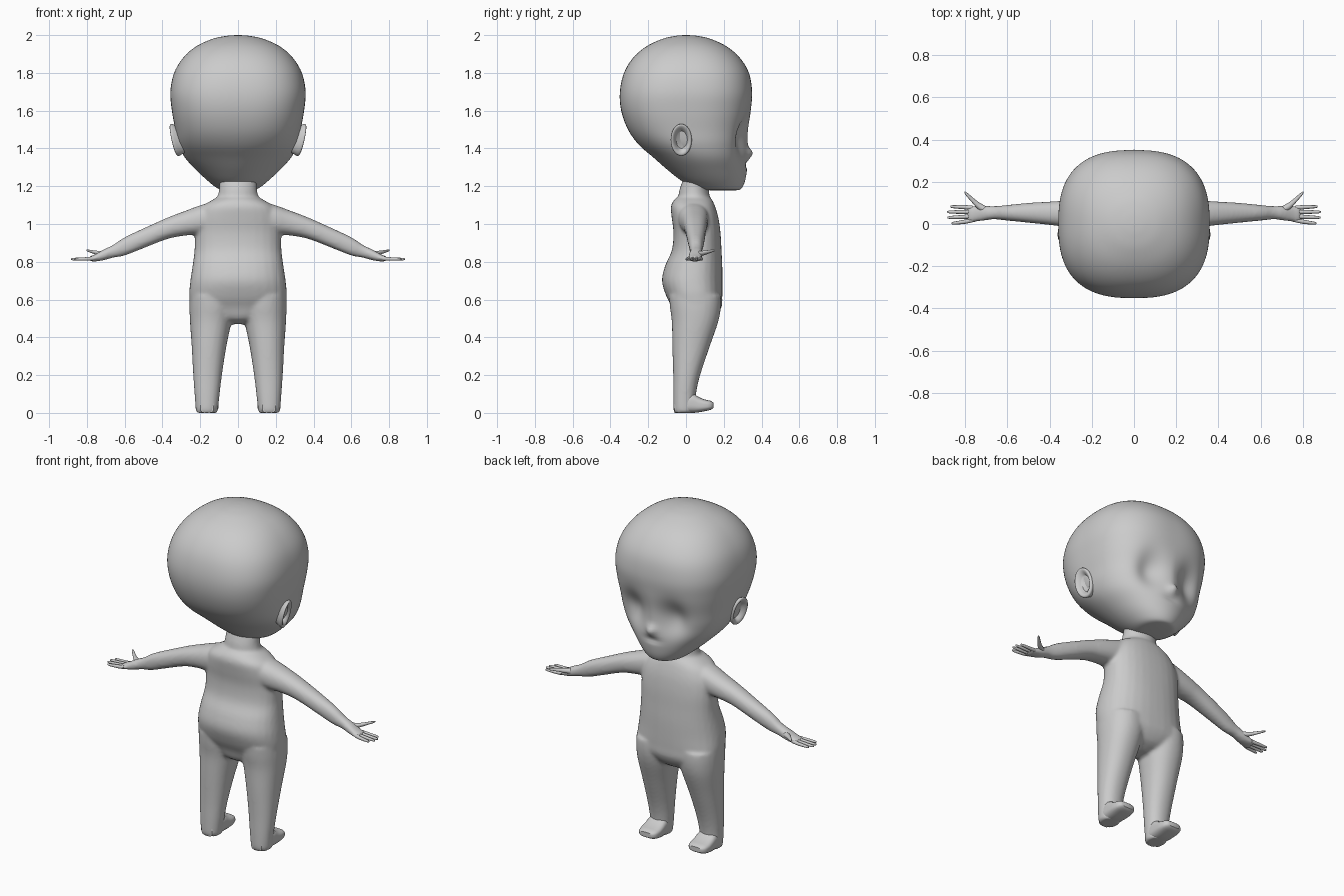
import bpy, bmesh, math

skin = bpy.data.materials.new("plain grey")
skin.diffuse_color = (0.6, 0.6, 0.6, 1)


def catmull(rows, steps):
    """Smoothly resample a list of section rows."""
    out = []
    for i in range(len(rows) - 1):
        p = [rows[max(0, min(len(rows) - 1, i + k))] for k in (-1, 0, 1, 2)]
        for s in range(steps):
            t = s / steps
            out.append([0.5 * (2 * b + (c - a) * t + (2 * a - 5 * b + 4 * c - d) * t * t
                        + (3 * b - a - 3 * c + d) * t ** 3) for a, b, c, d in zip(*p)])
    return out + [list(rows[-1])]


def loft(bm, rows, axis="z", sides=32, steps=4, mirror=False, warp=None):
    """Rows: position on axis, two centre coordinates, two radii, squareness."""
    for sign in ((1, -1) if mirror else (1,)):
        rings = []
        for t, c1, c2, r1, r2, n in catmull(rows, steps):
            ring = []
            for k in range(sides):
                a = 2 * math.pi * k / sides
                c, s = math.cos(a), math.sin(a)
                r = (abs(c) ** n + abs(s) ** n) ** (-1 / n)
                u, v = c1 + r1 * r * c, c2 + r2 * r * s
                p = {"z": (u, v, t), "x": (t, u, v), "y": (u, t, v)}[axis]
                if warp:
                    p = warp(*p)
                ring.append(bm.verts.new((p[0] * sign, p[1], p[2])))
            rings.append(ring)
        for a, b in zip(rings, rings[1:]):
            for k in range(sides):
                j = (k + 1) % sides
                bm.faces.new((a[k], a[j], b[j], b[k]))
        bm.faces.new(rings[0])
        bm.faces.new(rings[-1])


def finish(bm, name, angle=50):
    bmesh.ops.recalc_face_normals(bm, faces=bm.faces)
    me = bpy.data.meshes.new(name)
    bm.to_mesh(me)
    bm.free()
    me.materials.append(skin)
    ob = bpy.data.objects.new(name, me)
    bpy.context.collection.objects.link(ob)
    bpy.ops.object.select_all(action="DESELECT")
    ob.select_set(True)
    bpy.context.view_layer.objects.active = ob
    bpy.ops.object.shade_smooth_by_angle(angle=math.radians(angle))
    return ob


# Head: height, half width, back, front, squareness
head = [(1.178, .05, .14, .26, 2), (1.185, .10, .07, .29, 2), (1.22, .15, -.01, .31, 2),
        (1.28, .215, -.09, .322, 2), (1.35, .28, -.17, .328, 2.1), (1.42, .315, -.25, .328, 2.3),
        (1.50, .332, -.307, .33, 2.5), (1.60, .35, -.343, .343, 2.6), (1.70, .358, -.35, .35, 2.6),
        (1.80, .338, -.328, .333, 2.5), (1.88, .29, -.28, .285, 2.4), (1.94, .222, -.21, .215, 2.3),
        (1.98, .135, -.125, .13, 2.1), (1.996, .06, -.055, .06, 2), (2.0, .005, -.005, .005, 2)]


def face(x, y, z):
    """Press in the eye sockets and mouth, pull out the nose."""
    def bump(cx, cz, w, h):
        return math.exp(-((abs(x) - cx) / w) ** 2 - ((z - cz) / h) ** 2)
    if y > .05:
        y += .026 * bump(0, 1.375, .03, .028) - .05 * bump(.13, 1.46, .075, .10)
        y -= .012 * bump(0, 1.315, .05, .015)
    return x, y, z


bm = bmesh.new()
loft(bm, [(z, 0, (b + f) / 2, w, (f - b) / 2, n) for z, w, b, f, n in head],
     sides=128, steps=5, warp=face)
finish(bm, "head", 80)

# Ears: cupped discs leaning outward at the top and back
bm = bmesh.new()
loft(bm, [(x, -.025, 1.445, ry, rz, 2) for x, ry, rz in
          ((.27, .035, .06), (.305, .045, .072), (.332, .056, .085), (.342, .05, .078),
           (.336, .038, .062), (.318, .026, .045))],
     "x", 32, 3, True, lambda x, y, z: (x + .22 * (z - 1.445) - .2 * (y + .025), y, z))
finish(bm, "ears")

# Body: torso, neck, legs and arms fused into one skin
bm = bmesh.new()
torso = [(.47, .05, .0, .09, 2), (.50, .16, -.05, .15, 2.2), (.56, .245, -.075, .188, 2.5),
         (.62, .258, -.105, .192, 2.5), (.70, .252, -.127, .193, 2.4), (.78, .24, -.11, .192, 2.4),
         (.86, .23, -.075, .188, 2.4), (.95, .228, -.066, .183, 2.4), (1.03, .22, -.075, .172, 2.4),
         (1.09, .19, -.08, .155, 2.4), (1.125, .14, -.065, .14, 2.3), (1.145, .10, -.04, .125, 2)]
loft(bm, [(z, 0, (b + f) / 2, w, (f - b) / 2, n) for z, w, b, f, n in torso])
loft(bm, [(1.08, 0, .04, .13, .09, 2), (1.15, 0, .042, .107, .082, 2),
          (1.19, 0, .045, .1, .077, 2), (1.25, 0, .06, .1, .07, 2)])
legs = [(0, .11, .218, -.062, .04), (.02, .106, .224, -.067, .048), (.10, .097, .23, -.068, .053),
        (.20, .085, .237, -.068, .075), (.35, .062, .245, -.072, .125), (.48, .035, .254, -.075, .17),
        (.56, .02, .257, -.085, .185), (.62, .02, .255, -.09, .185)]
loft(bm, [(z, (a + c) / 2, (b + f) / 2, (c - a) / 2, (f - b) / 2, 2.2)
          for z, a, c, b, f in legs], mirror=True)
arms = [(.08, 1.0, 1.125, -.04, .12), (.18, .95, 1.105, -.04, .12), (.27, .94, 1.073, -.022, .116),
        (.37, .922, 1.035, -.008, .108), (.50, .872, .977, .006, .1), (.60, .833, .93, .016, .09),
        (.66, .822, .89, .022, .085), (.71, .808, .866, .016, .087), (.76, .801, .838, .008, .087),
        (.79, .803, .828, .008, .086)]
loft(bm, [(x, (b + f) / 2, (lo + hi) / 2, (f - b) / 2, (hi - lo) / 2, 2.3)
          for x, lo, hi, b, f in arms], "x", mirror=True)
body = finish(bm, "body", 180)
mod = body.modifiers.new("fuse", "REMESH")
mod.mode = "VOXEL"
mod.voxel_size = .01
mod.use_smooth_shade = True
mod = body.modifiers.new("soften", "SMOOTH")
mod.factor = .5
mod.iterations = 6

# Fingers and thumbs
bm = bmesh.new()
for y0, y1, tip in ((.018, .004, .865), (.037, .031, .883), (.057, .057, .885), (.077, .082, .87)):
    loft(bm, [(.765, y0, .818, .010, .011, 2), (.80, (y0 + y1) / 2, .815, .010, .010, 2),
              (tip - .012, y1, .814, .007, .007, 2), (tip, y1, .814, .003, .003, 2)],
         "x", 10, 2, True)
loft(bm, [(.69, .06, .842, .018, .018, 2), (.735, .085, .845, .018, .013, 2),
          (.77, .118, .853, .013, .009, 2), (.795, .143, .859, .009, .006, 2),
          (.803, .15, .861, .003, .003, 2)], "x", 10, 2, True)
finish(bm, "fingers")

# Feet: low wedges with upturned toes
bm = bmesh.new()
feet = [(-.06, .035, .0, .06), (-.03, .056, .0, .09), (.03, .06, .0, .105), (.06, .061, .002, .088),
        (.095, .062, .008, .072), (.13, .055, .016, .064), (.145, .038, .026, .054)]
loft(bm, [(y, .164, (lo + hi) / 2, w, (hi - lo) / 2, 3.2) for y, w, lo, hi in feet],
     "y", 32, 2, True)
finish(bm, "feet", 40)
